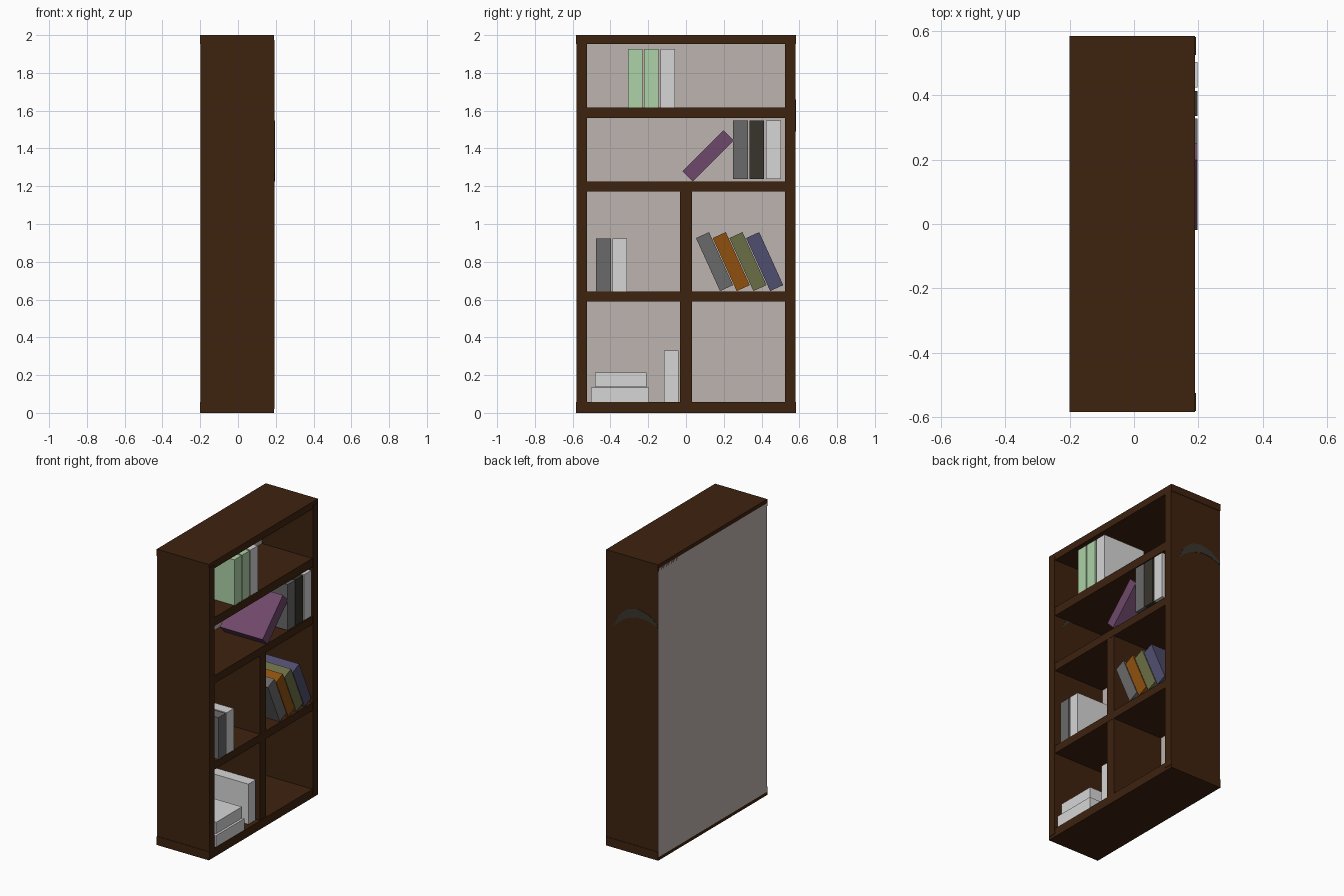
import bpy, bmesh, math

if "Cube" in bpy.data.objects:
    bpy.data.objects.remove(bpy.data.objects["Cube"])


def material(name, rgb):
    lin = [(c / 255 / 12.92) if c < 11 else ((c / 255 + 0.055) / 1.055) ** 2.4 for c in rgb]
    m = bpy.data.materials.new(name)
    m.diffuse_color = (*lin, 1)
    m.use_nodes = True
    m.node_tree.nodes["Principled BSDF"].inputs["Base Color"].default_value = m.diffuse_color
    return m


M = {n: material(n, c) for n, c in {
    "brown wood": (61, 34, 15), "pale back panel": (190, 179, 176),
    "green cover": (174, 210, 168), "white cover": (214, 214, 214),
    "grey cover": (106, 106, 106), "dark cover": (57, 53, 45),
    "purple cover": (111, 73, 107), "orange cover": (143, 80, 15),
    "olive cover": (107, 110, 70), "blue cover": (80, 78, 110)}.items()}


def finish(name, bm, mat):
    bmesh.ops.recalc_face_normals(bm, faces=bm.faces)
    me = bpy.data.meshes.new(name)
    bm.to_mesh(me)
    bm.free()
    me.materials.append(M[mat])
    ob = bpy.data.objects.new(name, me)
    bpy.context.collection.objects.link(ob)
    return ob


def box(name, x, y, z, mat="brown wood", tilt=0):
    """Box from (min, max) ranges, tilted about its centre around x."""
    bm = bmesh.new()
    bmesh.ops.create_cube(bm, size=1)
    bmesh.ops.scale(bm, vec=(x[1] - x[0], y[1] - y[0], z[1] - z[0]), verts=bm.verts)
    ob = finish(name, bm, mat)
    ob.location = [(a + b) / 2 for a, b in (x, y, z)]
    ob.rotation_euler.x = math.radians(tilt)
    return ob


# Case: top, bottom, sides, back, shelves and centre divider
BACK, FRONT = -0.197, 0.19
box("top_board", (-0.2, FRONT), (-0.583, 0.583), (1.952, 2))
box("bottom_board", (-0.2, FRONT), (-0.583, 0.583), (0, 0.058))
for name, s in (("left_side", -1), ("right_side", 1)):
    box(name, (BACK, 0.193), sorted((s * 0.525, s * 0.58)), (0.02, 1.975))
box("back_panel", (-0.2, -0.188), (-0.579, 0.579), (0.022, 1.974), "pale back panel")
for i, (z0, z1) in enumerate(((0.589, 0.642), (1.172, 1.225), (1.56, 1.618))):
    box(f"shelf_{i + 1}", (-0.188, 0.189), (-0.525, 0.525), (z0, z1))
box("centre_divider", (-0.188, 0.188), (-0.032, 0.032), (0.058, 1.172))

# Upright and flat books: y range, z range, front x, colour
books = [
    (-0.308, -0.231, 1.618, 1.926, 0.188, "green"), (-0.222, -0.145, 1.618, 1.926, 0.188, "green"),
    (-0.134, -0.057, 1.618, 1.926, 0.188, "white"),
    (0.25, 0.328, 1.238, 1.548, 0.197, "grey"), (0.335, 0.413, 1.238, 1.548, 0.197, "dark"),
    (0.424, 0.502, 1.238, 1.548, 0.197, "white"),
    (-0.477, -0.398, 0.642, 0.923, 0.187, "grey"), (-0.388, -0.312, 0.642, 0.923, 0.187, "white"),
    (-0.504, -0.197, 0.058, 0.135, 0.187, "white"), (-0.483, -0.208, 0.138, 0.215, 0.175, "white"),
    (-0.117, -0.039, 0.058, 0.329, 0.16, "white")]
for i, (y0, y1, z0, z1, f, c) in enumerate(books):
    box(f"book_{i + 1}", (f - 0.315, f), (y0, y1), (z0, z1), c + " cover")


# Leaning books
def leaning(name, y, z, tilt, f, c):
    box(name, (f - 0.32, f), (y - 0.038, y + 0.038), (z - 0.154, z + 0.154), c + " cover", tilt)


leaning("leaning_book_purple", 0.117, 1.361, -45, 0.197, "purple")
for i, c in enumerate(("grey", "orange", "olive", "blue")):
    leaning(f"leaning_book_{c}", 0.151 + i * 0.0885, 0.801, 24.4, 0.187, c)

# Dark crescent marks on the faces of the two sides that look towards +y
crescent = [(0.14, 1.49), (0.09, 1.585), (0.03, 1.64), (-0.05, 1.66), (-0.13, 1.64), (-0.196, 1.59),
            (-0.196, 1.57), (-0.12, 1.6), (-0.05, 1.603), (0.03, 1.58), (0.09, 1.54)]
for name, y in (("outer_crescent", 0.58), ("inner_crescent", -0.525)):
    bm = bmesh.new()
    face = bm.faces.new([bm.verts.new((x, y - 0.001, z)) for x, z in crescent])
    ext = bmesh.ops.extrude_face_region(bm, geom=[face])
    bmesh.ops.translate(bm, vec=(0, 0.003, 0),
                        verts=[v for v in ext["geom"] if isinstance(v, bmesh.types.BMVert)])
    finish(name, bm, "dark cover")
